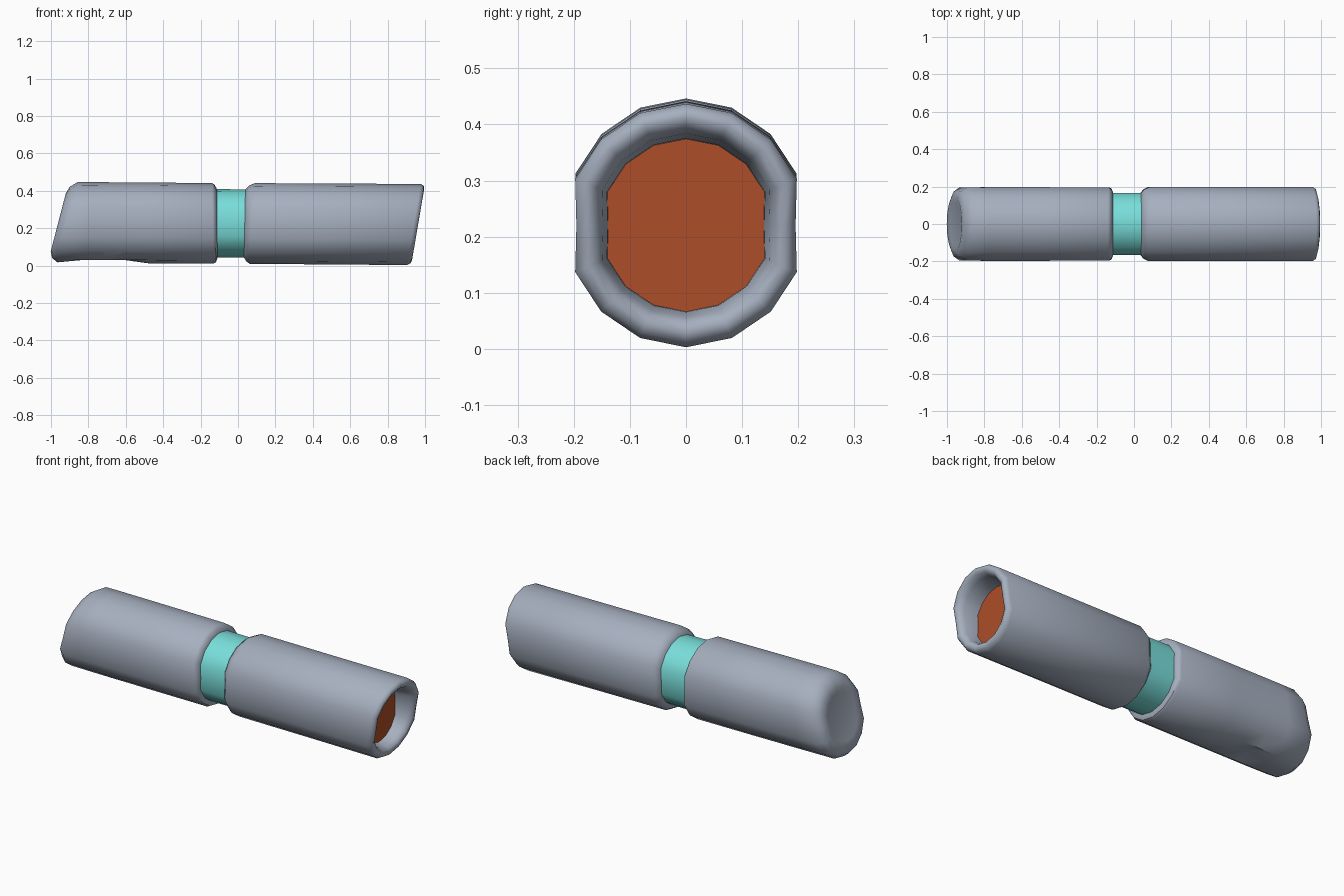
import bpy, bmesh, math

if "Cube" in bpy.data.objects:
    bpy.data.objects.remove(bpy.data.objects["Cube"])

SIDES = 16


def material(name, rgb):
    m = bpy.data.materials.new(name)
    m.diffuse_color = (*rgb, 1)
    m.use_nodes = True
    m.node_tree.nodes["Principled BSDF"].inputs["Base Color"].default_value = m.diffuse_color
    return m


grey = material("steel grey", (0.38, 0.43, 0.52))
teal = material("teal", (0.19, 0.73, 0.70))
rust = material("rust orange", (0.42, 0.075, 0.021))


def axis_z(x):
    # the tube axis sinks slightly towards the right
    return 0.2255 - 0.006 * x


def loft(name, mat, rings, cap_start=False, cap_end=False, dent=False, angle=40):
    """Loft round rings (x, radius, slant) along x; slant shears x by height."""
    bm = bmesh.new()
    loops = []
    for x, r, slant in rings:
        loop = []
        for i in range(SIDES):
            a = 2 * math.pi * i / SIDES
            side = 0.985 if abs(math.cos(a)) > 0.1 else 0.9      # flattened flanks
            y, dz = r * math.sin(a) * side, r * math.cos(a)
            if dent and i == SIDES // 2:
                dz += 0.04 * max(0, 1 - abs(x + 0.7) / 0.22)     # shallow hollow underneath
            loop.append(bm.verts.new((x + slant * dz, y, axis_z(x) + dz)))
        loops.append(loop)
    for a, b in zip(loops, loops[1:]):
        for i in range(SIDES):
            j = (i + 1) % SIDES
            bm.faces.new((a[i], a[j], b[j], b[i]))
    if cap_start:
        bm.faces.new(loops[0])
    if cap_end:
        bm.faces.new(loops[-1])
    bmesh.ops.recalc_face_normals(bm, faces=bm.faces)
    me = bpy.data.meshes.new(name)
    bm.to_mesh(me)
    bm.free()
    me.materials.append(mat)
    ob = bpy.data.objects.new(name, me)
    bpy.context.collection.objects.link(ob)
    bpy.ops.object.select_all(action='DESELECT')
    ob.select_set(True)
    bpy.context.view_layer.objects.active = ob
    bpy.ops.object.shade_smooth_by_angle(angle=math.radians(angle))
    return ob


# left half: slanted closed end, rounded shoulder at the band
loft("left_tube", grey, [
    (-0.955, 0.125, 0.26), (-0.961, 0.155, 0.26), (-0.947, 0.190, 0.25),
    (-0.912, 0.215, 0.25), (-0.80, 0.216, 0.12), (-0.70, 0.216, 0.06),
    (-0.60, 0.216, 0.03), (-0.48, 0.216, 0.0), (-0.135, 0.215, -0.02),
    (-0.122, 0.208, -0.02), (-0.112, 0.186, -0.01), (-0.112, 0.170, 0.0)],
    cap_start=True, dent=True)

# right half: shoulder, slanted rounded lip, then the inner wall of the mouth
loft("right_tube", grey, [
    (0.036, 0.170, 0.02), (0.036, 0.184, 0.02), (0.055, 0.205, 0.04),
    (0.077, 0.216, 0.06), (0.50, 0.216, 0.06), (0.940, 0.217, 0.17),
    (0.958, 0.207, 0.17), (0.963, 0.192, 0.17), (0.955, 0.175, 0.17),
    (0.930, 0.164, 0.14), (0.875, 0.155, 0.05), (0.845, 0.153, 0.0)], angle=60)

# recessed waist band
loft("waist_band", teal, [(-0.125, 0.183, 0), (0.06, 0.182, 0)],
     cap_start=True, cap_end=True)

# disc set inside the mouth
loft("mouth_disc", rust, [(0.853, 0.154, 0), (0.860, 0.154, 0)],
     cap_start=True, cap_end=True)
